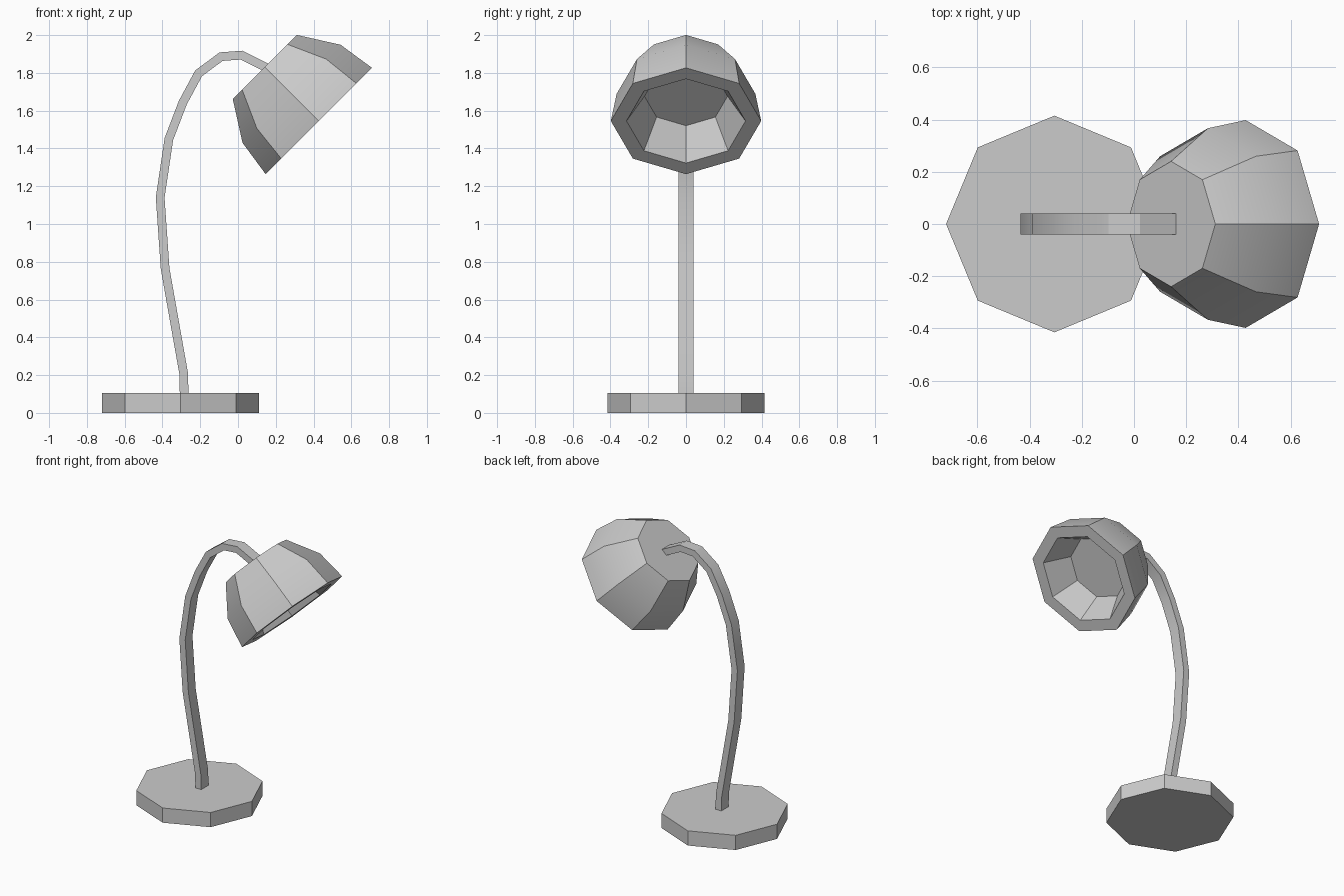
import bpy, bmesh, math
from mathutils import Vector, Matrix

if "Cube" in bpy.data.objects:
    bpy.data.objects.remove(bpy.data.objects["Cube"])


def skin(name, rings, matrix=Matrix()):
    """Bridge consecutive vertex rings, cap both ends, smooth shallow angles."""
    bm = bmesh.new()
    loops = [[bm.verts.new(matrix @ Vector(p)) for p in ring] for ring in rings]
    n = len(loops[0])
    for a, b in zip(loops, loops[1:]):
        for i in range(n):
            j = (i + 1) % n
            bm.faces.new((a[i], a[j], b[j], b[i]))
    bm.faces.new(loops[0])
    bm.faces.new(loops[-1])
    bmesh.ops.recalc_face_normals(bm, faces=bm.faces)
    mesh = bpy.data.meshes.new(name)
    bm.to_mesh(mesh)
    bm.free()
    obj = bpy.data.objects.new(name, mesh)
    bpy.context.collection.objects.link(obj)
    bpy.ops.object.select_all(action='DESELECT')
    obj.select_set(True)
    bpy.context.view_layer.objects.active = obj
    bpy.ops.object.shade_smooth_by_angle(angle=math.radians(30))
    return obj


def octagon(r, z):
    return [(r * math.cos(i * math.pi / 4), r * math.sin(i * math.pi / 4), z)
            for i in range(8)]


# Octagonal foot
skin("base", [octagon(0.415, 0), octagon(0.415, 0.105)],
     Matrix.Translation((-0.305, 0, 0)))

# Bent neck: rectangular section mitred along a path in the xz plane
path = [Vector((x, 0, z)) for x, z in [
    (-0.285, 0.10), (-0.288, 0.21), (-0.386, 0.765), (-0.412, 1.14),
    (-0.366, 1.45), (-0.292, 1.643), (-0.209, 1.797), (-0.09, 1.886),
    (0.018, 1.894), (0.152, 1.828)]]
half_t, half_w = 0.023, 0.041
rings = []
for i, p in enumerate(path):
    d_in = (p - path[i - 1]).normalized() if i else Vector((0, 0, 1))
    d_out = (path[i + 1] - p).normalized() if i < len(path) - 1 else d_in
    t = (d_in + d_out).normalized()
    side = Vector((t.z, 0, -t.x)) * (half_t / t.dot(d_in))
    w = Vector((0, half_w, 0))
    rings.append([p + side + w, p - side + w, p - side - w, p + side - w])
skin("neck", rings)

# Tilted shade: outer wall, flat rim, then the recessed cavity
profile = [(0.24, 0), (0.367, 0.2), (0.398, 0.404), (0.315, 0.404), (0.22, 0.219)]
skin("shade", [octagon(r, z) for r, z in profile],
     Matrix.Translation((0.142, 0, 1.831)) @ Matrix.Rotation(math.radians(135), 4, 'Y'))
